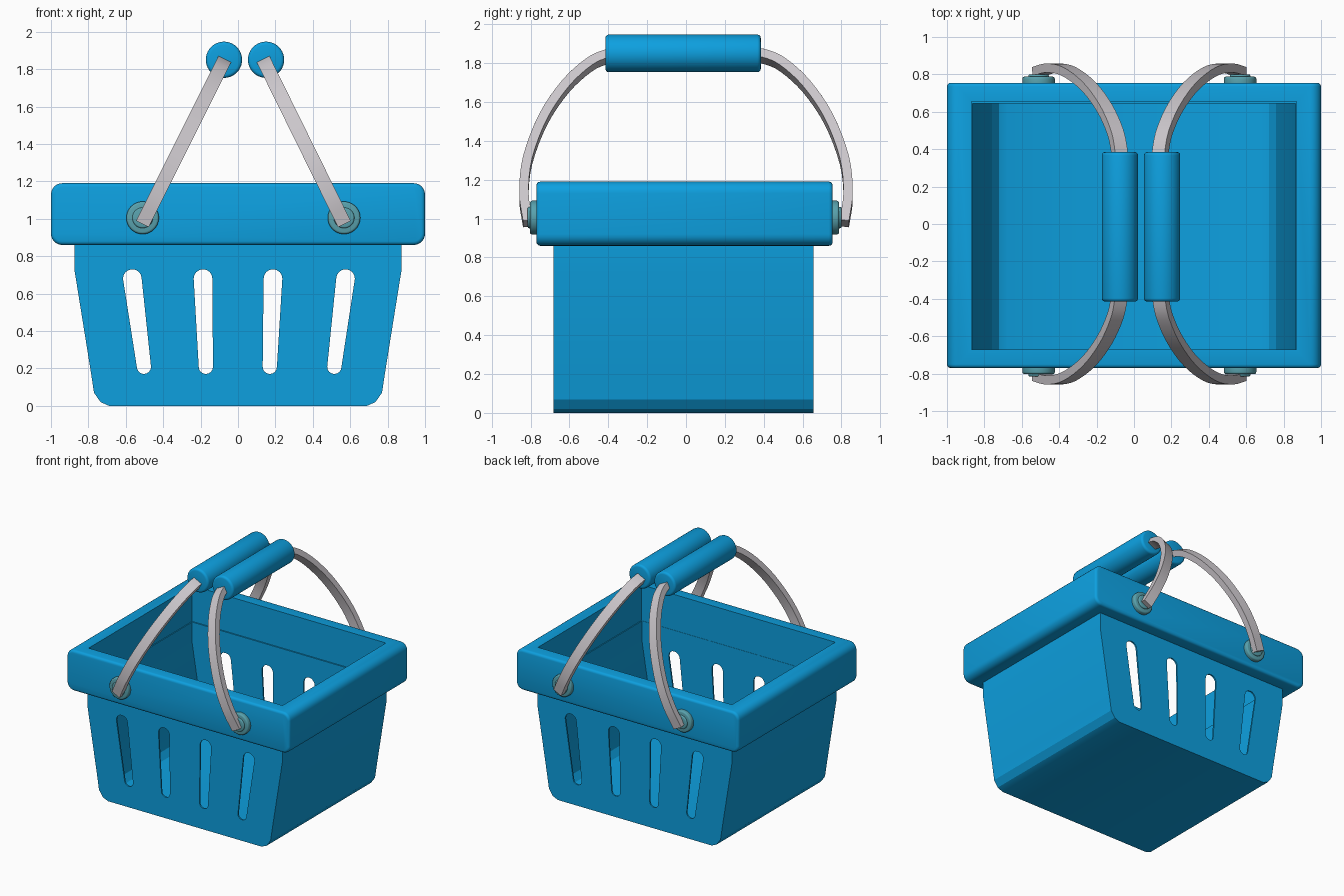
import bpy, bmesh
from math import sin, cos, pi, radians
from mathutils import Vector

if "Cube" in bpy.data.objects:
    bpy.data.objects.remove(bpy.data.objects["Cube"])


def material(name, color):
    m = bpy.data.materials.new(name)
    m.diffuse_color = (*color, 1)
    m.use_nodes = True
    m.node_tree.nodes["Principled BSDF"].inputs["Base Color"].default_value = m.diffuse_color
    return m


BLUE = material("blue_plastic", (0.004, 0.35, 0.74))
STRAP = material("pale_strap", (0.60, 0.57, 0.60))
TEAL = material("teal_hub", (0.10, 0.36, 0.42))


def make(name, bm, mat=None):
    bmesh.ops.recalc_face_normals(bm, faces=bm.faces)
    me = bpy.data.meshes.new(name)
    bm.to_mesh(me)
    bm.free()
    ob = bpy.data.objects.new(name, me)
    bpy.context.collection.objects.link(ob)
    if mat:
        me.materials.append(mat)
    return ob


def prism(bm, pts, y0, y1):
    """Extrude an xz outline along y."""
    a = [bm.verts.new((x, y0, z)) for x, z in pts]
    b = [bm.verts.new((x, y1, z)) for x, z in pts]
    bm.faces.new(a)
    bm.faces.new(b)
    for i in range(len(pts)):
        j = (i + 1) % len(pts)
        bm.faces.new((a[i], a[j], b[j], b[i]))


def arc(cx, cz, r, a0, a1, n):
    return [(cx + r * cos(a0 + (a1 - a0) * i / n), cz + r * sin(a0 + (a1 - a0) * i / n))
            for i in range(n + 1)]


def activate(ob):
    bpy.ops.object.select_all(action='DESELECT')
    ob.select_set(True)
    bpy.context.view_layer.objects.active = ob


def bevel(ob, width, segments):
    m = ob.modifiers.new("bevel", 'BEVEL')
    m.width, m.segments = width, segments
    m.limit_method, m.angle_limit = 'ANGLE', radians(50)
    activate(ob)
    bpy.ops.object.modifier_apply(modifier=m.name)


def cut(ob, cutter):
    m = ob.modifiers.new("cut", 'BOOLEAN')
    m.object, m.operation, m.solver = cutter, 'DIFFERENCE', 'EXACT'
    activate(ob)
    bpy.ops.object.modifier_apply(modifier=m.name)
    bpy.data.objects.remove(cutter)


def smooth(ob, angle=35):
    activate(ob)
    bpy.ops.object.shade_smooth_by_angle(angle=radians(angle))


def body_outline(inset, top):
    half = [(0.69, 0), (0.735, 0.02), (0.77, 0.07), (0.785, 0.17), (0.875, 0.73), (0.875, top)]
    right = [(x - inset, z + (inset if z < 0.1 else 0)) for x, z in half]
    return right + [(-x, z) for x, z in reversed(right)]


# Basket body: thin-walled tub
bm = bmesh.new()
prism(bm, body_outline(0, 0.90), -0.682, 0.657)
body = make("basket_body", bm, BLUE)
bm = bmesh.new()
prism(bm, body_outline(0.012, 1.3), -0.670, 0.645)
cut(body, make("tub_cutter", bm))

# Tapered slots through front and back
bm = bmesh.new()
for xt, xb in ((-0.565, -0.503), (-0.187, -0.172), (0.187, 0.170), (0.575, 0.515)):
    prism(bm, arc(xt, 0.68, 0.05, 0, pi, 8) + arc(xb, 0.208, 0.038, pi, 2 * pi, 8), -1, 1)
cut(body, make("slot_cutter", bm))
smooth(body, 25)

# Rim: rounded band with a rectangular opening
bm = bmesh.new()
R = 0.06
outline = []
for k, (cx, cz) in enumerate(((1 - R, 1.19 - R), (R - 1, 1.19 - R), (R - 1, 0.86 + R), (1 - R, 0.86 + R))):
    outline += arc(cx, cz, R, k * pi / 2, (k + 1) * pi / 2, 6)
prism(bm, outline, -0.77, 0.755)
rim = make("rim", bm, BLUE)
bevel(rim, 0.02, 3)
bm = bmesh.new()
prism(bm, [(-0.87, 0.5), (0.87, 0.5), (0.87, 1.5), (-0.87, 1.5)], -0.672, 0.655)
cut(rim, make("opening_cutter", bm))
smooth(rim)


def cylinder_y(name, x, z, r, y0, y1, mat, edge):
    bm = bmesh.new()
    prism(bm, arc(x, z, r, 0, 2 * pi * 39 / 40, 39), y0, y1)
    ob = make(name, bm, mat)
    bevel(ob, edge, 3)
    smooth(ob)


def catmull(pts, n):
    p = [Vector(q) for q in pts]
    p = [2 * p[0] - p[1]] + p + [2 * p[-1] - p[-2]]
    out = []
    for i in range(1, len(p) - 2):
        a, b, c, d = p[i - 1:i + 3]
        for k in range(n):
            t = k / n
            out.append(0.5 * (2 * b + (c - a) * t + (2 * a - 5 * b + 4 * c - d) * t * t
                              + (3 * b - a - 3 * c + d) * t ** 3))
    return out + [p[-2]]


# Strap path: distance from centre in y, height in z
PATH = catmull([(0.815, 0.975), (0.834, 1.12), (0.815, 1.30), (0.735, 1.51),
                (0.62, 1.68), (0.50, 1.79), (0.41, 1.832), (0.33, 1.845)], 4)


def strap(name, x0, x1, side):
    """Sweep a rectangular section along the path in the leaning handle plane."""
    lean = (x1 - x0) / (1.835 - 0.975)
    pts = [Vector((x0 + (z - 0.975) * lean, side * y, z)) for y, z in PATH]
    across = Vector((1, 0, -lean)).normalized()
    bm = bmesh.new()
    rings = []
    for i, p in enumerate(pts):
        t = (pts[min(i + 1, len(pts) - 1)] - pts[max(i - 1, 0)]).normalized()
        out = t.cross(across)
        rings.append([bm.verts.new(p + across * 0.038 * u + out * 0.024 * v)
                      for u, v in ((-1, -1), (1, -1), (1, 1), (-1, 1))])
    for a, b in zip(rings, rings[1:]):
        for i in range(4):
            j = (i + 1) % 4
            bm.faces.new((a[i], a[j], b[j], b[i]))
    bm.faces.new(rings[0])
    bm.faces.new(rings[-1])
    smooth(make(name, bm, STRAP))


# Two folding handles with grips, straps and pivot hubs
for label, x0, x1, grip_x in (("left", -0.51, -0.08, -0.075), ("right", 0.567, 0.143, 0.15)):
    cylinder_y(label + "_grip", grip_x, 1.85, 0.097, -0.415, 0.385, BLUE, 0.018)
    for end, side, face in (("front", -1, -0.77), ("back", 1, 0.755)):
        tag = f"{label}_{end}"
        strap(tag + "_strap", x0, x1, side)
        cylinder_y(tag + "_hub", x0, 1.005, 0.087, face - side * 0.03, face + side * 0.033, TEAL, 0.012)
        cylinder_y(tag + "_pin", x0, 1.005, 0.055, face, face + side * 0.045, TEAL, 0.008)
